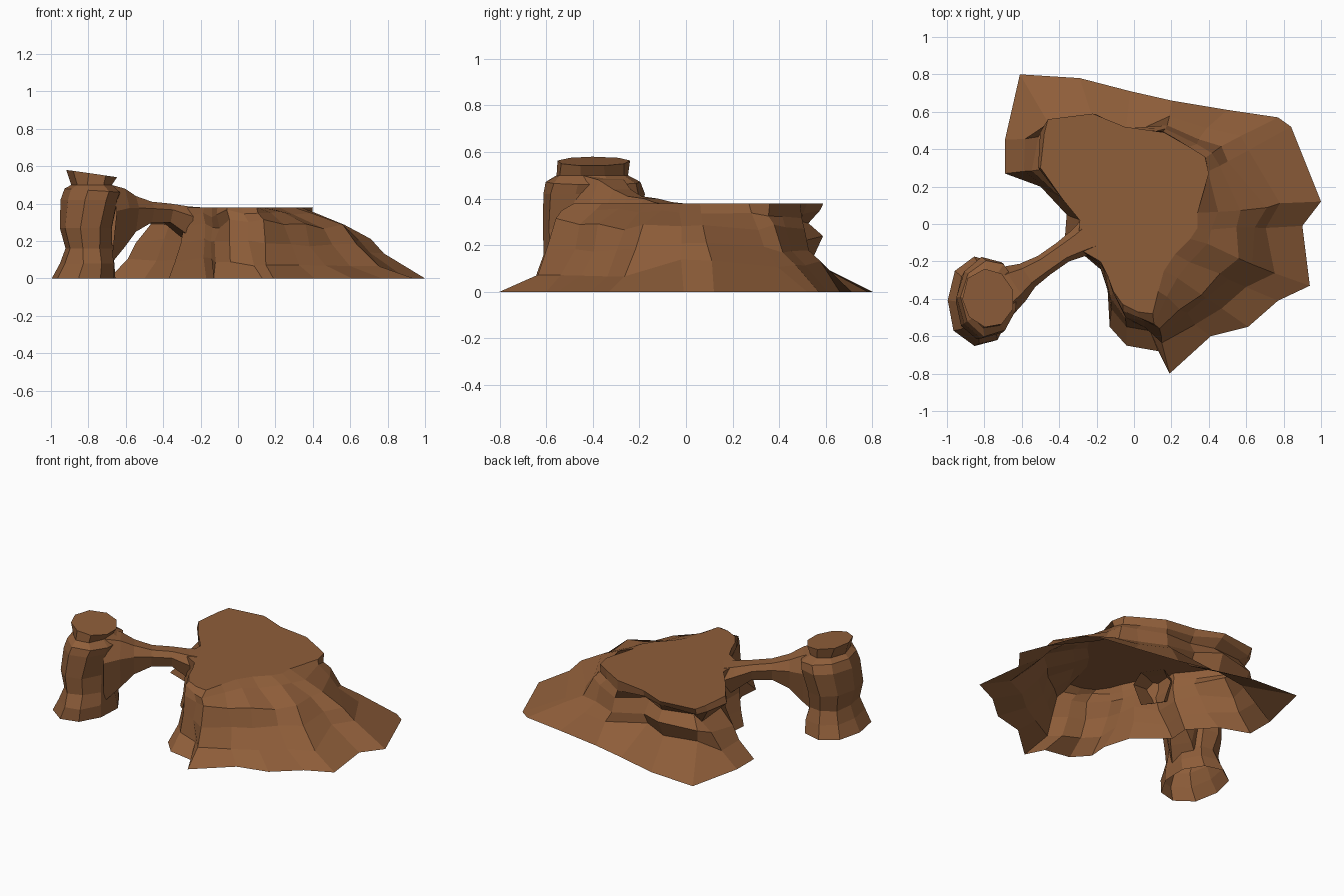
import bpy
import bmesh
import math
import random
from mathutils import Vector

random.seed(4)

default_cube = bpy.data.objects.get("Cube")
if default_cube:
    bpy.data.objects.remove(default_cube, do_unlink=True)


def make_material(name, colour):
    material = bpy.data.materials.new(name)
    material.use_nodes = True
    material.diffuse_color = colour
    shader = material.node_tree.nodes["Principled BSDF"]
    shader.inputs["Base Color"].default_value = colour
    shader.inputs["Roughness"].default_value = 0.9
    return material


rock = make_material("brown rock", (0.275, 0.112, 0.042, 1))


def loft(name, rings, cap_last=True):
    """Skin a stack of equal-length point rings with flat faces."""
    bm = bmesh.new()
    loops = [[bm.verts.new(point) for point in ring] for ring in rings]
    count = len(loops[0])
    for lower, upper in zip(loops, loops[1:]):
        for i in range(count):
            j = (i + 1) % count
            bm.faces.new((lower[i], lower[j], upper[j], upper[i]))
    if cap_last:
        bm.faces.new(loops[-1])
    bmesh.ops.recalc_face_normals(bm, faces=bm.faces)
    mesh = bpy.data.meshes.new(name)
    bm.to_mesh(mesh)
    bm.free()
    mesh.materials.append(rock)
    obj = bpy.data.objects.new(name, mesh)
    bpy.context.collection.objects.link(obj)
    return obj


def jitter(amount):
    return random.uniform(-amount, amount)


# Wall profiles from the ground up: (share of the way to the plateau, height)
overhang = [(1.22, .14), (1.05, .23), (1.3, .30), (1.1, .34)]
shelf = [(.5, .12), (.78, .18), (.88, .28), (1, .33)]
ramp = [(.33, .13), (.45, .22), (.65, .29), (.85, .35)]
stepped = [(.3, .08), (.48, .17), (.58, .28), (.85, .35)]
bluff = [(.5, .08), (.6, .20), (.72, .31), (.8, .36)]
cliff = [(.5, .10), (.8, .20), (1.15, .28), (.95, .34)]

# Mesa outline, clockwise from the back corner: foot x, y and plateau x, y
outline = [
    (overhang, [(-.61, .80, -.46, .56), (-.29, .78, -.22, .59),
                (-.02, .71, -.05, .52)]),
    (shelf, [(.20, .66, .16, .49), (.50, .61, .30, .41),
             (.77, .57, .38, .36), (.84, .52, .40, .27)]),
    (ramp, [(1, .12, .34, .06), (.90, -.01, .34, -.02)]),
    (stepped, [(.94, -.33, .30, -.08), (.77, -.41, .22, -.16),
               (.61, -.55, .16, -.25), (.41, -.60, .13, -.36)]),
    (bluff, [(.19, -.80, .10, -.48), (.13, -.68, .02, -.47),
             (-.04, -.65, -.06, -.43)]),
    (cliff, [(-.13, -.55, -.11, -.36), (-.12, -.42, -.14, -.28),
             (-.17, -.25, -.18, -.20), (-.37, -.08, -.30, -.13),
             (-.36, .05, -.29, .02), (-.50, .20, -.38, .13),
             (-.69, .27, -.50, .30), (-.69, .45, -.48, .48)]),
]

# Mesa: build one column per outline point, then read the columns as rings
columns = []
for profile, points in outline:
    for foot_x, foot_y, top_x, top_y in points:
        foot = Vector((foot_x, foot_y, 0))
        top = Vector((top_x, top_y, 0))
        column = [foot]
        for share, height in profile:
            point = foot.lerp(top, share)
            column.append(point + Vector((jitter(.012), jitter(.012),
                                          height + jitter(.015))))
        top.z = .38
        column.append(top)
        columns.append(column)
loft("mesa", list(zip(*columns)))


# Pillar: stacked irregular rings (height, x range, y range, tilt)
pillar_levels = [
    (0, -1, -.65, -.66, -.17, 0),
    (.08, -.96, -.65, -.64, -.20, 0),
    (.16, -.93, -.67, -.61, -.23, 0),
    (.27, -.96, -.66, -.61, -.21, 0),
    (.42, -.95, -.63, -.61, -.18, 0),
    (.47, -.92, -.62, -.60, -.19, .01),
    (.50, -.89, -.67, -.56, -.25, 0),
    (.56, -.92, -.64, -.56, -.24, .02),
]
SIDES = 9
pillar_rings = []
for height, left, right, front, back, tilt in pillar_levels:
    ring = []
    for i in range(SIDES):
        angle = math.tau * (i + .5) / SIDES
        c, s = math.cos(angle), math.sin(angle)
        ring.append(((left + right) / 2 + c * (right - left) / 2 + jitter(.008),
                     (front + back) / 2 + s * (back - front) / 2 + jitter(.008),
                     max(0, height - tilt * c)))
    pillar_rings.append(ring)
loft("pillar", pillar_rings)


# Natural arch: six-sided sections along the span (x, y, top, underside, half width)
span = [
    (-.72, -.38, .50, .08, .13),
    (-.64, -.32, .48, .17, .11),
    (-.57, -.275, .44, .25, .075),
    (-.48, -.22, .41, .30, .06),
    (-.38, -.15, .40, .30, .06),
    (-.29, -.10, .385, .23, .08),
    (-.17, -.03, .375, .15, .12),
]
across = Vector((-.55, .83, 0))
arch_rings = []
for x, y, top, under, half in span:
    centre = Vector((x, y, 0))
    middle = (top * 2 + under) / 3
    section = [(-.6, top), (.6, top), (1, middle),
               (.6, under), (-.6, under), (-1, middle)]
    arch_rings.append([centre + across * half * side + Vector((0, 0, z))
                       for side, z in section])
loft("natural_arch", arch_rings, cap_last=False)
